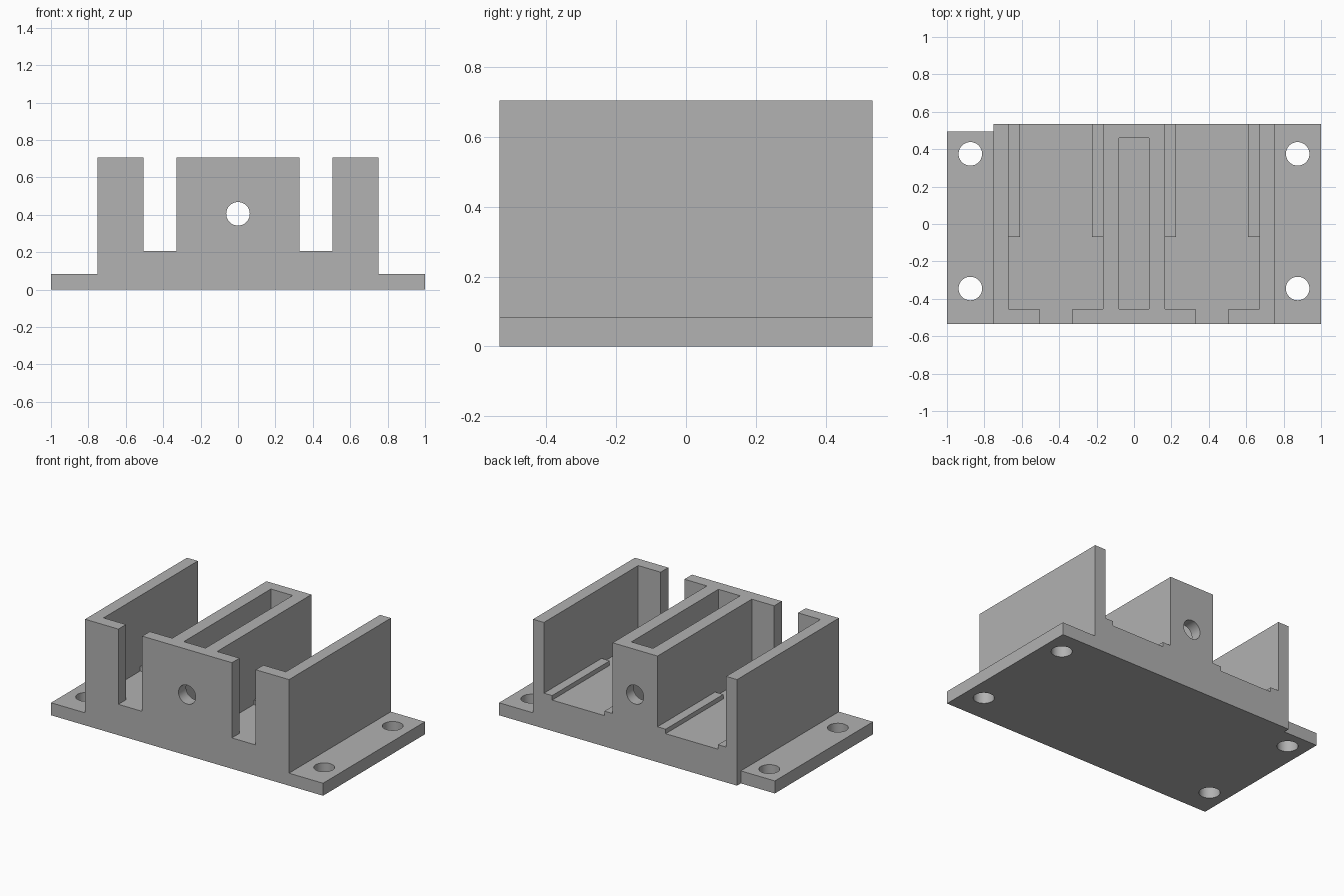
import bpy
import bmesh
from math import pi, radians
from mathutils import Matrix

cube = bpy.data.objects.get("Cube")
if cube:
    bpy.data.objects.remove(cube, do_unlink=True)

DEPTH = 0.535      # half length along y
TOP = 0.705        # wall height
FLOOR = 0.205      # bay floor height
LEDGE = 0.235      # height of the side rails in each bay
FRONT = -0.455     # inner face of the front plates
HOLE = 0.063       # radius of every round hole

grey = bpy.data.materials.new("plain grey")
grey.use_nodes = True
colour = (0.445, 0.445, 0.445, 1)
grey.diffuse_color = colour
grey.node_tree.nodes["Principled BSDF"].inputs["Base Color"].default_value = colour


def finish(bm, name):
    bmesh.ops.recalc_face_normals(bm, faces=bm.faces)
    mesh = bpy.data.meshes.new(name)
    bm.to_mesh(mesh)
    bm.free()
    mesh.materials.append(grey)
    obj = bpy.data.objects.new(name, mesh)
    bpy.context.collection.objects.link(obj)
    return obj


def box(name, x, y, z):
    bm = bmesh.new()
    bmesh.ops.create_cube(bm, size=1)
    for v in bm.verts:
        v.co = [lo + (c + 0.5) * (hi - lo) for c, (lo, hi) in zip(v.co, (x, y, z))]
    return finish(bm, name)


def rod(name, centre, length, along_y=False):
    bm = bmesh.new()
    turn = Matrix.Rotation(pi / 2 if along_y else 0, 4, "X")
    bmesh.ops.create_cone(bm, cap_ends=True, segments=40, radius1=HOLE, radius2=HOLE,
                          depth=length, matrix=Matrix.Translation(centre) @ turn)
    return finish(bm, name)


def cut(target, cutter):
    cutter.hide_render = True
    mod = target.modifiers.new("cut", "BOOLEAN")
    mod.operation = "DIFFERENCE"
    mod.solver = "EXACT"
    mod.object = cutter
    bpy.context.view_layer.objects.active = target
    bpy.ops.object.modifier_apply(modifier=mod.name)
    bpy.data.objects.remove(cutter, do_unlink=True)


# Solid body: stepped front outline extruded from front to back
outline = [(-1, 0), (1, 0), (1, 0.083), (0.75, 0.083), (0.75, TOP),
           (-0.75, TOP), (-0.75, 0.083), (-1, 0.083)]
bm = bmesh.new()
face = bm.faces.new([bm.verts.new((x, -DEPTH, z)) for x, z in outline])
grown = bmesh.ops.extrude_face_region(bm, geom=[face])["geom"]
bmesh.ops.translate(bm, vec=(0, 2 * DEPTH, 0),
                    verts=[v for v in grown if isinstance(v, bmesh.types.BMVert)])
bracket = finish(bm, "double_bay_bracket")

for side in (-1, 1):
    def span(a, b):
        return tuple(sorted((side * a, side * b)))

    # Open-backed bay, with a rail left along each side at the rear
    cut(bracket, box("bay", span(0.165, 0.67), (FRONT, 1), (LEDGE, 1)))
    cut(bracket, box("bay_front_floor", span(0.165, 0.67), (FRONT, -0.07), (FLOOR, 0.9)))
    cut(bracket, box("bay_rear_floor", span(0.225, 0.61), (-0.2, 1), (FLOOR, 0.8)))
    # Opening between the front plates
    cut(bracket, box("front_opening", span(0.33, 0.505), (-1, -0.4), (FLOOR, 0.85)))
    # Mounting holes in the flange
    for y in (-0.345, 0.375):
        cut(bracket, rod("mounting_hole", (side * 0.875, y, 0), 0.5))

# Pocket in the centre block and the bore running through it
cut(bracket, box("centre_pocket", (-0.08, 0.08), (FRONT, 0.46), (FLOOR, 1)))
cut(bracket, rod("centre_bore", (0, 0, 0.405), 2, along_y=True))

# Shorter flange on the right
cut(bracket, box("flange_trim", (-1.5, -0.75), (0.495, 1), (-0.5, 0.4)))

bpy.ops.object.select_all(action="DESELECT")
bracket.select_set(True)
bpy.context.view_layer.objects.active = bracket
bpy.ops.object.shade_smooth_by_angle(angle=radians(30))
